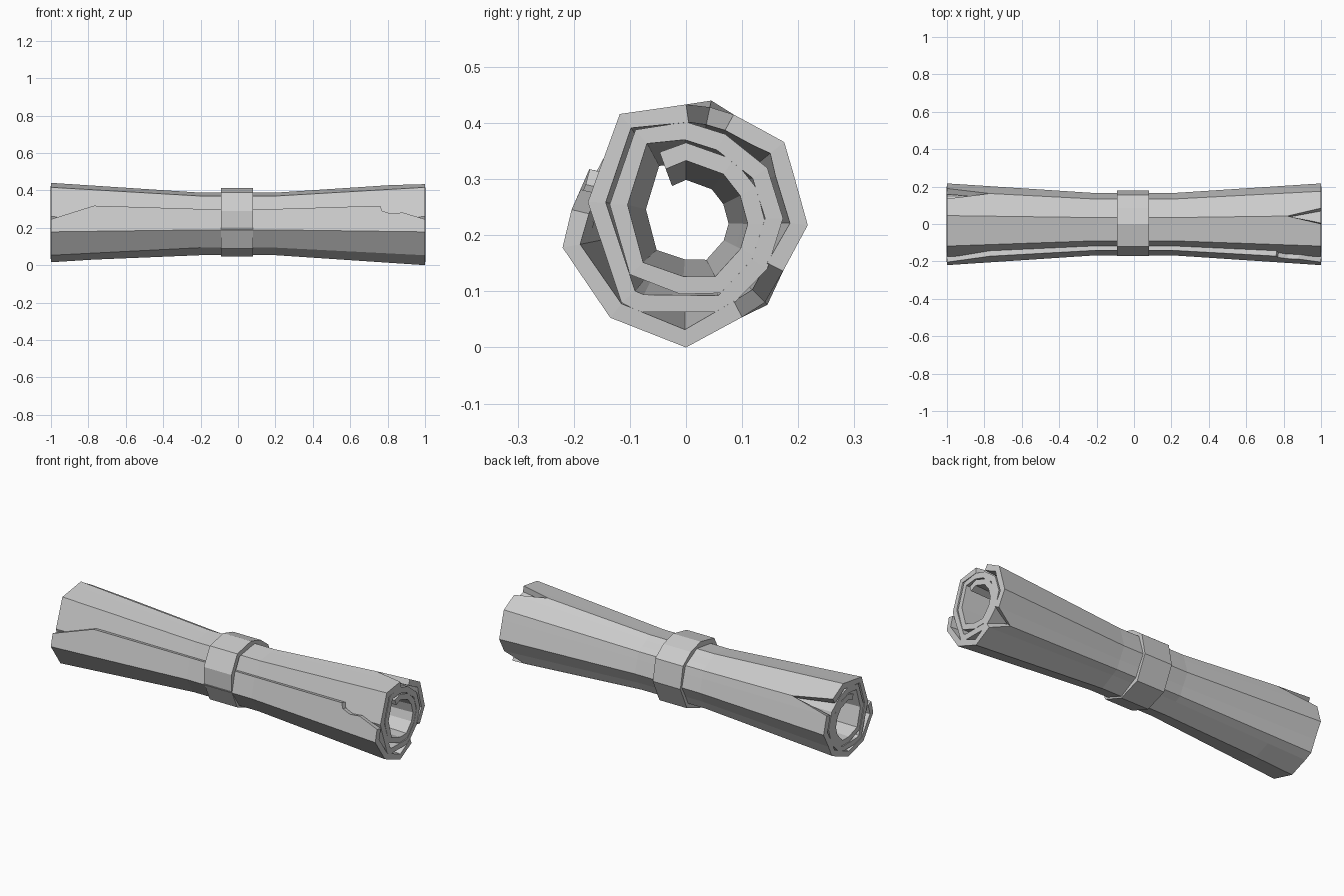
import bpy, bmesh

if "Cube" in bpy.data.objects:
    bpy.data.objects.remove(bpy.data.objects["Cube"])

CZ = 0.222  # height of the roll axis

# outer surface of the rolled sheet at its flared end (y, z), from flap edge inwards
SPIRAL = [(-.185, .325), (-.22, .178), (-.135, .053), (0, 0), (.1, .054), (.145, .076),
          (.173, .136), (.217, .218), (.19, .315), (.175, .366), (.135, .388), (.085, .415),
          (.045, .44), (0, .433), (-.118, .416), (-.175, .259), (-.115, .08), (-.083, .063),
          (.07, .063), (.145, .14), (.173, .23), (.145, .32), (.07, .38), (0, .402),
          (-.09, .388), (-.136, .255), (-.1, .13), (-.01, .095), (.065, .097), (.125, .16),
          (.142, .22), (.125, .285), (.085, .335), (0, .365), (-.047, .348)]

# stations along x, with how far the flap edge is torn back at each
STATIONS = [(-1, .54), (-.77, 0), (-.2, 0), (.2, 0), (.76, 0), (.77, .2),
            (.82, .32), (.88, .28), (1, .54)]

# V-shaped tears: profile index -> (lowest x, highest x) that column may reach
TEARS = {5: (-1, .9), 9: (-.77, 1), 12: (-1, .82)}


def flare(x):
    return .76 + .24 * max(0, abs(x) - .2) / .8


def sheet(name, columns, closed, thickness):
    """Skin a list of columns of points, then thicken inwards."""
    bm = bmesh.new()
    grid = [[bm.verts.new(p) for p in col] for col in columns]
    n = len(grid)
    for i in range(n if closed else n - 1):
        a, b = grid[i], grid[(i + 1) % n]
        for j in range(len(a) - 1):
            bm.faces.new((a[j], b[j], b[j + 1], a[j + 1]))
    bmesh.ops.remove_doubles(bm, verts=bm.verts, dist=1e-5)
    me = bpy.data.meshes.new(name)
    bm.to_mesh(me)
    bm.free()
    ob = bpy.data.objects.new(name, me)
    bpy.context.collection.objects.link(ob)
    mod = ob.modifiers.new("thickness", 'SOLIDIFY')
    mod.thickness = thickness
    mod.offset = -1
    return ob


# rolled paper sheet
columns = []
for i, (y, z) in enumerate(SPIRAL):
    col = []
    for x, torn in STATIONS:
        py, pz = y, z
        if i == 0:
            py += (SPIRAL[1][0] - y) * torn
            pz += (SPIRAL[1][1] - z) * torn
        lo, hi = TEARS.get(i, (-1, 1))
        x = min(max(x, lo), hi)
        s = flare(x)
        dz = (pz - CZ) * s
        if x < -.5 and i == 3:
            dz *= .93
        col.append((x, py * s, CZ + dz))
    columns.append(col)
sheet("rolled_sheet", columns, False, .032)

# band around the waist
BAND = [(-.172, .29), (-.172, .20), (-.12, .09), (0, .045), (.12, .088), (.178, .215),
        (.155, .335), (.085, .388), (0, .413), (-.12, .388)]
sheet("waist_band", [[(-.09, y, z), (.08, y, z)] for y, z in BAND], True, .03)
